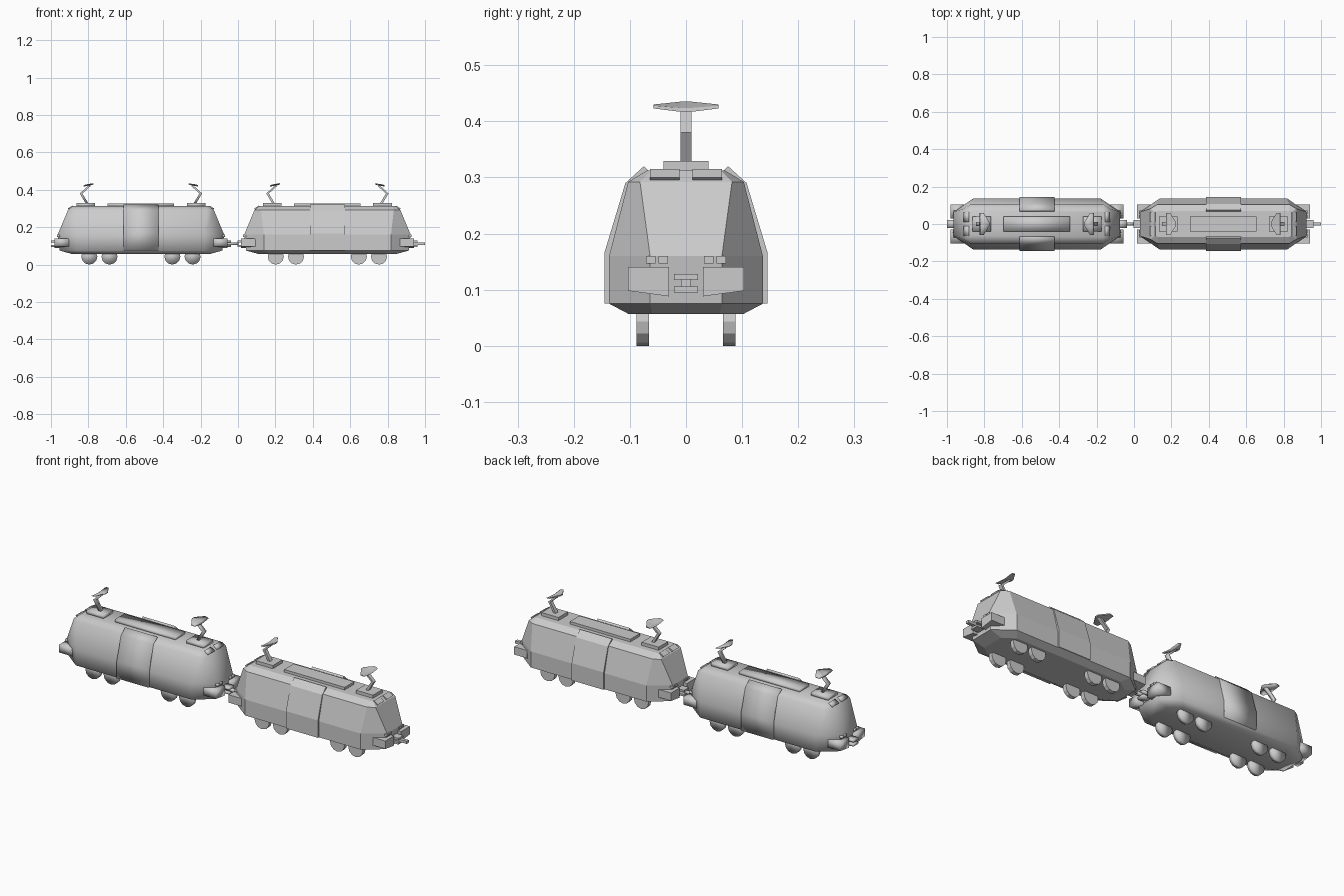
import bpy, bmesh
from math import cos, sin, pi

if "Cube" in bpy.data.objects:
    bpy.data.objects.remove(bpy.data.objects["Cube"])


def loft(rings):
    return rings


def box(x0, x1, y0, y1, z0, z1):
    return [[(x, y0, z0), (x, y1, z0), (x, y1, z1), (x, y0, z1)] for x in (x0, x1)]


def mirror(shapes, axis):
    flip = [[[tuple(-c if i == axis else c for i, c in enumerate(p)) for p in r]
             for r in s] for s in shapes]
    return shapes + flip


def part(name, shapes, cx, smooth):
    """Each shape is a list of rings that are skinned and capped."""
    bm = bmesh.new()
    for rings in shapes:
        vs = [[bm.verts.new(p) for p in r] for r in rings]
        n = len(vs[0])
        for a, b in zip(vs, vs[1:]):
            for i in range(n):
                j = (i + 1) % n
                bm.faces.new((a[i], a[j], b[j], b[i]))
        bm.faces.new(vs[0])
        bm.faces.new(vs[-1])
    bmesh.ops.recalc_face_normals(bm, faces=bm.faces)
    for f in bm.faces:
        f.smooth = smooth
    me = bpy.data.meshes.new(name)
    bm.to_mesh(me)
    bm.free()
    ob = bpy.data.objects.new(name, me)
    ob.location.x = cx
    bpy.context.collection.objects.link(ob)


def octagon(z, xl, ye, xs, ys):
    return [(xl, -ye, z), (xl, ye, z), (xs, ys, z), (-xs, ys, z),
            (-xl, ye, z), (-xl, -ye, z), (-xs, -ys, z), (xs, -ys, z)]


def wheel(x, y):
    r = 0.043
    return [[(x + r * sin(k * pi / 6), yy, r - r * cos(k * pi / 6)) for k in range(12)]
            for yy in (y - 0.011, y + 0.011)]


def locomotive(prefix, cx, smooth):
    def add(name, shapes):
        part(prefix + "_" + name, shapes, cx, smooth)

    # Body shell: chamfered hull with sloping ends
    add("body", [[octagon(0.057, .37, .06, .31, .103),
                  octagon(0.075, .435, .064, .34, .137),
                  octagon(0.160, .445, .064, .34, .137),
                  octagon(0.292, .39, .082, .355, .103),
                  octagon(0.312, .365, .062, .35, .07)]])

    # Raised side panels that wrap up to the roof
    prof = [(.125, .075), (.145, .075), (.145, .167), (.108, .29),
            (.075, .32), (.066, .311), (.098, .285), (.13, .16)]
    add("side_panels", mirror([[[(x, y, z) for y, z in prof] for x in (-.094, .094)]], 1))

    # Roof equipment box and pantograph bases
    add("roof_box", [box(-.178, .178, -.04, .04, .308, .326)])
    add("pantograph_bases", mirror([box(-.345, -.245, -.04, .04, .308, .329)], 0))

    # Pantographs: bent arm and swept contact shoe
    path = [(-.288, .327), (-.32, .380), (-.272, .424)]
    w = .007
    arm = [[(x - w, -.01, z), (x + w, -.01, z), (x + w, .01, z), (x - w, .01, z)]
           for x, z in path]
    shoe = [[(-.306, y, z0), (x1, y, z1 - t), (x1, y, z1), (-.306 + .008, y, z0 + t)]
            for y, z0, x1, z1, t in ((-.058, .423, -.284, .430, .005),
                                     (-.01, .417, -.254, .435, .007),
                                     (.01, .417, -.254, .435, .007),
                                     (.058, .423, -.284, .430, .005))]
    add("pantograph_arms", mirror([arm], 0))
    add("pantograph_shoes", mirror([shoe], 0))

    # Visors above the end windows
    visor = [[(.36, y, .308), (.385, y, .294), (.392, y, .300), (.367, y, .315)]
             for y in (.012, .064)]
    add("visors", mirror(mirror([visor], 1), 0))

    # Headlights in pairs
    lights = [box(.43, .450, y, y + .017, .147, .160) for y in (.032, .054)]
    add("headlights", mirror(mirror(lights, 1), 0))

    # Tapered buffers at the corners
    buffer = [[(x, .03, .088), (x, .103, .098), (x, .103, .140), (x, .03, .140)]
              for x in (.385, .462)]
    add("buffers", mirror(mirror([buffer], 1), 0))

    # Couplers: a fork at each end, with a hook at one end
    fork = [box(.425, .481, -.021, .021, .117, .128),
            box(.425, .481, -.021, .021, .095, .106)]
    add("coupler_forks", mirror(fork, 0))
    add("coupler_hook", [box(.43, .522, -.009, .009, .105, .119)])

    # Wheels
    add("wheels", mirror([wheel(x, .077) for x in (-.276, -.168, .168, .276)], 1))


locomotive("left_unit", -0.519, True)
locomotive("right_unit", 0.478, False)
